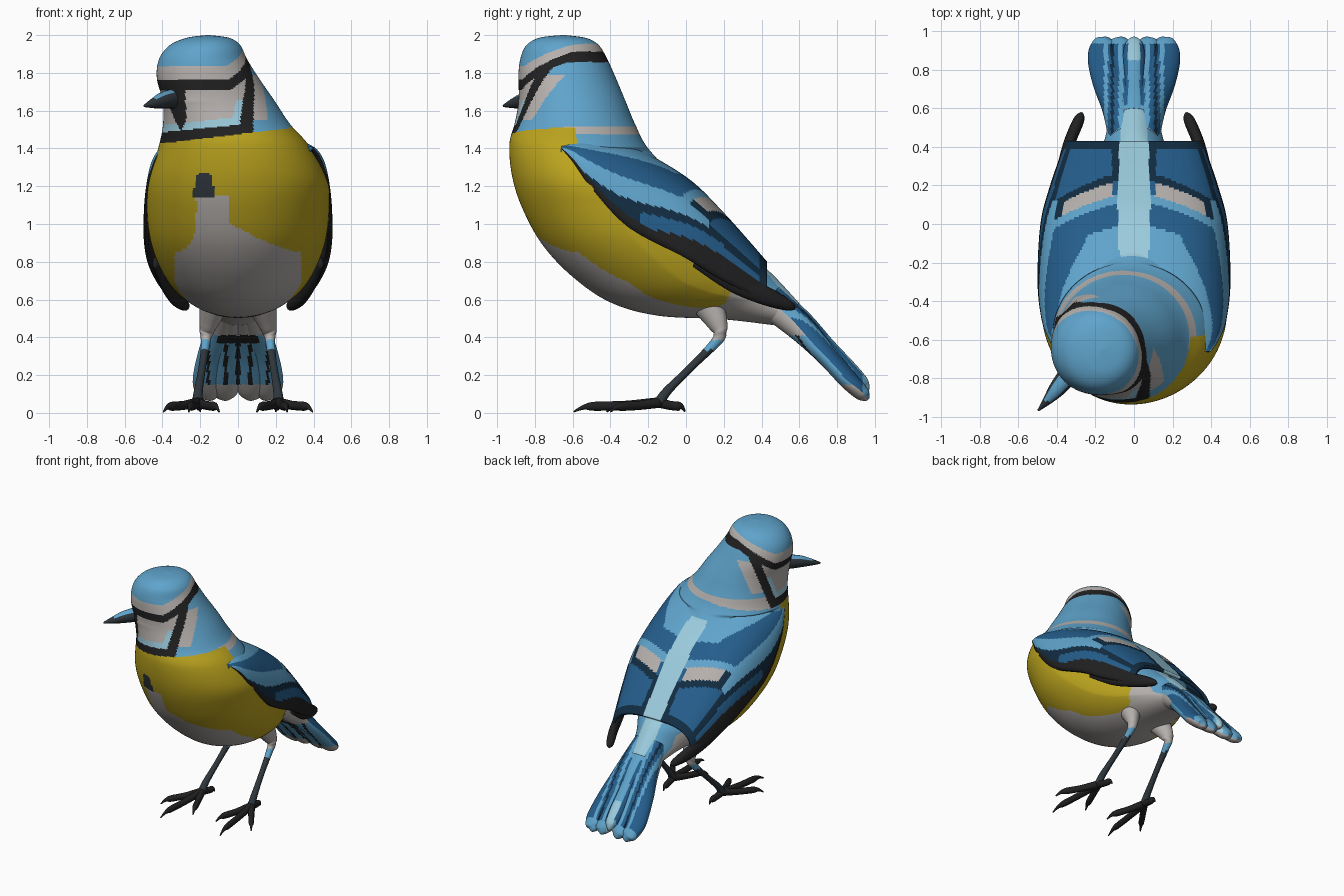
import bpy, bmesh, math
from mathutils import Vector

if "Cube" in bpy.data.objects:
    bpy.data.objects.remove(bpy.data.objects["Cube"])

COLOURS = {
    "light_blue": (0.115, 0.37, 0.60), "mid_blue": (0.018, 0.11, 0.26),
    "navy": (0.006, 0.026, 0.055), "pale_blue": (0.33, 0.60, 0.72),
    "yellow": (0.50, 0.37, 0.013), "soft_grey": (0.47, 0.44, 0.42),
    "black": (0.015, 0.015, 0.016), "slate": (0.028, 0.038, 0.046),
}
NAMES = list(COLOURS)
MATS = []
for n, c in COLOURS.items():
    m = bpy.data.materials.new(n)
    m.diffuse_color = (*c, 1)
    m.use_nodes = True
    m.node_tree.nodes["Principled BSDF"].inputs["Base Color"].default_value = m.diffuse_color
    MATS.append(m)


def resample(keys, k):
    """Smooth Catmull-Rom interpolation of tuples, k steps per span."""
    out = []
    for i in range(len(keys) - 1):
        p0, p1, p2 = keys[max(i - 1, 0)], keys[i], keys[i + 1]
        p3 = keys[min(i + 2, len(keys) - 1)]
        for j in range(k):
            t = j / k
            out.append(tuple(0.5 * (2 * b + (c - a) * t + (2 * a - 5 * b + 4 * c - d) * t * t
                                    + (3 * b - a - 3 * c + d) * t ** 3)
                             for a, b, c, d in zip(p0, p1, p2, p3)))
    return out + [tuple(keys[-1])]


def finish(bm, name):
    me = bpy.data.meshes.new(name)
    bm.to_mesh(me)
    bm.free()
    for m in MATS:
        me.materials.append(m)
    for p in me.polygons:
        p.use_smooth = True
    ob = bpy.data.objects.new(name, me)
    bpy.context.collection.objects.link(ob)
    return ob


def loft(name, rings, colour):
    """Skin closed rings, cap the ends, colour faces by colour(centre, normal)."""
    bm = bmesh.new()
    rows = [[bm.verts.new(p) for p in r] for r in rings]
    n = len(rows[0])
    for a, b in zip(rows, rows[1:]):
        for i in range(n):
            bm.faces.new((a[i], a[(i + 1) % n], b[(i + 1) % n], b[i]))
    bm.faces.new(rows[0])
    bm.faces.new(rows[-1])
    bmesh.ops.recalc_face_normals(bm, faces=bm.faces)
    bm.normal_update()
    for f in bm.faces:
        f.material_index = NAMES.index(colour(f.calc_center_median(), f.normal))
    return finish(bm, name)


def tube(name, keys, colour, k=6, n=16):
    """Keys are (x, y, z, sideways radius, upright radius)."""
    pts = resample(keys, k)
    rings = []
    for i, p in enumerate(pts):
        d = Vector(pts[min(i + 1, len(pts) - 1)][:3]) - Vector(pts[max(i - 1, 0)][:3])
        a = d.normalized().cross(Vector((0, 0, 1))).normalized()
        b = a.cross(d.normalized())
        rings.append([Vector(p[:3]) + a * p[3] * math.cos(w) + b * p[4] * math.sin(w)
                      for w in (2 * math.pi * j / n for j in range(n))])
    return loft(name, rings, colour)


# Body and turned head: (back y, back z, front y, front z, half width, centre x)
body_keys = [
    (-0.64, 2.0, -0.66, 2.0, 0.01, -0.16), (-0.53, 1.985, -0.78, 1.985, 0.115, -0.16),
    (-0.465, 1.95, -0.85, 1.94, 0.188, -0.175), (-0.42, 1.88, -0.88, 1.86, 0.234, -0.185),
    (-0.37, 1.77, -0.885, 1.77, 0.27, -0.158), (-0.32, 1.65, -0.88, 1.65, 0.295, -0.10),
    (-0.27, 1.53, -0.905, 1.53, 0.335, -0.06), (-0.20, 1.40, -0.935, 1.42, 0.40, -0.02),
    (-0.03, 1.22, -0.92, 1.25, 0.472, 0), (0.09, 1.10, -0.865, 1.08, 0.482, 0),
    (0.19, 0.98, -0.76, 0.89, 0.468, 0), (0.30, 0.88, -0.60, 0.72, 0.425, 0),
    (0.38, 0.80, -0.40, 0.585, 0.36, 0), (0.44, 0.75, -0.15, 0.515, 0.28, 0),
    (0.50, 0.69, 0.20, 0.495, 0.18, 0), (0.60, 0.58, 0.46, 0.465, 0.13, 0)]


def body_colour(c, n):
    f = -0.68 * (c.x + 0.16) - 0.73 * (c.y + 0.63)     # along the gaze
    h = 0.73 * (c.x + 0.16) - 0.68 * (c.y + 0.63)      # across the gaze
    if c.z > 1.475 + 0.12 * c.x:
        s = min(max((0.1 - f) / 0.25, 0), 1)
        eye = 1.735 + 0.15 * s
        edge = 0.02 - 0.38 * (c.z - 1.52)              # rear of the cheek bar
        chin = 1.525 + 0.1 * c.x
        if c.z > eye + 0.10 - 0.03 * s:
            return "light_blue"
        if c.z > eye + 0.028:
            return "soft_grey"
        if c.z > eye - 0.028:
            return "black"
        if f > edge + 0.065:
            if c.z < chin or (f > 0.24 and abs(h) < 0.07):
                return "black"
            if c.z < chin + 0.04 or (f < edge + 0.10 and c.z < 1.66):
                return "pale_blue"
            return "soft_grey"
        if f > edge:
            return "black"
        if f > edge - 0.09 and 1.55 < c.z < 1.79:
            return "soft_grey"
        return "soft_grey" if c.z < 1.515 and c.y > -0.65 else "light_blue"
    if c.z > 1.36 and c.y > -0.58:                     # shoulders beside the neck
        return "soft_grey" if c.z > 1.475 else "light_blue"
    if n.z > 0.15 and c.y > -0.3:
        return "pale_blue" if abs(c.x) < 0.07 else "light_blue"
    if c.y > 0.2 + (c.z - 0.56) * 0.5:
        return "soft_grey"
    if c.y < 0 and 1.14 < c.z < 1.27 and abs(c.x + 0.18) < 0.055 - 0.25 * max(c.z - 1.18, 0):
        return "slate"
    if c.z < 0.85:
        half, mid = 0.335 - 0.33 * min(max(c.y + 0.32, 0), 0.4), 0
    else:
        s = min((c.z - 0.85) / 0.15, 1)
        half, mid = 0.335 - 0.245 * s ** 0.6, -0.13 * s
    if c.z < 1.15 and abs(c.x - mid) < half and n.z < 0.1:
        return "soft_grey"
    return "yellow"


rings = []
for yb, zb, yf, zf, w, xc in resample(body_keys, 17):
    ring = []
    face = max(0, 1 - abs(zf - 1.65) / 0.2)             # fuller cheeks around the beak
    for j in range(192):
        a = 2 * math.pi * j / 192
        u = math.cos(a)
        slim = 0.22 * max(0, u) if zb < 1.4 else 0      # narrower under the wings
        g = 1 + 0.12 * face * max(0, math.cos(a - math.radians(223))) ** 6
        ring.append(Vector((xc + w * g * math.sin(a) * (1 - slim),
                            (yb + yf) / 2 + (yb - yf) / 2 * u * g,
                            (zb + zf) / 2 + (zb - zf) / 2 * u)))
    rings.append(ring)
loft("body_and_head", rings, body_colour)

# Folded wings wrapping over the back: (y, top z, lower edge z, half width)
wing_keys = [(-0.66, 1.42, 1.40, 0.40), (-0.60, 1.46, 1.33, 0.44), (-0.50, 1.475, 1.19, 0.478),
             (-0.30, 1.42, 0.98, 0.50), (0.0, 1.25, 0.82, 0.485), (0.20, 1.06, 0.70, 0.435),
             (0.43, 0.80, 0.59, 0.355)]


def wing_colour(t, x, y):
    bar, low = y + 0.25 * t, t + 0.4 * y
    if x < 0.085 - 0.03 * abs(y - 0.1):
        return "pale_blue" if y > -0.24 else "light_blue"
    if t > 0.97 - 0.3 * min(max(y + 0.2, 0), 0.4):
        return "black"
    if low > 0.74 and y < 0.2:
        return "navy" if low < 0.81 or y < -0.25 else "mid_blue"
    if t + 0.8 * y < 0.18 and bar < 0.0:
        return "light_blue"
    if low < 0.57 and bar < 0.12:
        return "mid_blue"
    if bar < 0.165 or (t > 0.6 and y < 0.12):
        return "light_blue"
    if bar < 0.24 and t < 0.5:
        return "soft_grey" if x > 0.11 else "mid_blue"
    if bar < 0.28 or x < 0.115 or y > 0.385 or 0.64 < t < 0.76:
        return "navy"
    return "mid_blue"


bm = bmesh.new()
N = 140
st = resample(wing_keys, 20)
rows = []
for y, zt, zb, X in st:
    row = []
    for j in range(N + 1):
        t = 2 * j / N - 1
        a = abs(t) ** 1.3 * math.pi / 2
        row.append(bm.verts.new((math.copysign(X * math.sin(a) ** 0.7, t), y,
                                 zb + (zt - zb) * max(math.cos(a), 0) ** 0.7)))
    rows.append(row)
for r, (a, b) in enumerate(zip(rows, rows[1:])):
    for j in range(N):
        f = bm.faces.new((a[j], a[j + 1], b[j + 1], b[j]))
        c = f.calc_center_median()
        f.material_index = NAMES.index(wing_colour(abs(2 * (j + 0.5) / N - 1) ** 1.3, abs(c.x), c.y))
wings = finish(bm, "wings")
solid = wings.modifiers.new("thickness", "SOLIDIFY")
solid.thickness, solid.offset = 0.025, -1


# Tail feathers
def tail_colour(c, n):
    x = abs(c.x)
    if n.y + n.z > 0:
        if x < 0.03 or (c.y < 0.62 and x < 0.06):
            return "pale_blue" if c.y > 0.85 else "light_blue"
        if 0.055 < x < 0.08 or 0.135 < x < 0.155 or c.y > 0.935:
            return "light_blue"
        return "navy" if 0.105 < x < 0.12 else "mid_blue"
    if c.z < 0.15 or c.z > 0.41:
        return "soft_grey"
    if x < 0.012 or 0.055 < x < 0.075 or 0.15 < x < 0.165 or (c.z > 0.37 and x < 0.11):
        return "black"
    return "light_blue"


for i, label in ((-1, "right"), (-0.45, "inner_right"), (0, "centre"), (0.45, "inner_left"), (1, "left")):
    w, d = (0.085, 0.05) if i else (0.06, 0)
    tube(f"tail_feather_{label}", [
        (0.05 * i, 0.44, 0.595, 0.08, 0.09), (0.085 * i, 0.60, 0.475 - d / 3, 0.08, 0.075),
        (0.13 * i, 0.74, 0.345 - d * 0.7, w, 0.055), (0.155 * i, 0.86, 0.225 - d, w, 0.05),
        (0.155 * i, 0.925, 0.16 - d, w * 0.8, 0.042),
        (0.15 * i, 0.95, 0.135 - d, w * 0.45, 0.028),
        (0.15 * i, 0.965, 0.12 - d, 0.008, 0.008)], tail_colour, 14, 44)

# Beak
tube("beak", [(-0.325, -0.765, 1.665, 0.055, 0.055), (-0.395, -0.85, 1.655, 0.044, 0.044),
              (-0.445, -0.91, 1.64, 0.026, 0.028), (-0.497, -0.967, 1.625, 0.005, 0.006)],
     lambda c, n: "light_blue" if n.z > 0.6 and c.y > -0.92 else "slate")

# Wing tips, legs and toes on both sides
for side, s in (("left", 1), ("right", -1)):
    tube(f"wing_tip_{side}", [
        (s * 0.44, 0.05, 0.80, 0.015, 0.03), (s * 0.385, 0.25, 0.69, 0.025, 0.05),
        (s * 0.335, 0.42, 0.62, 0.03, 0.05), (s * 0.285, 0.54, 0.57, 0.028, 0.03),
        (s * 0.27, 0.575, 0.552, 0.008, 0.008)], lambda c, n: "black")
    tube(f"leg_{side}", [
        (s * 0.13, 0.12, 0.57, 0.075, 0.085), (s * 0.155, 0.165, 0.48, 0.05, 0.058),
        (s * 0.168, 0.18, 0.415, 0.032, 0.036), (s * 0.172, 0.145, 0.36, 0.024, 0.026),
        (s * 0.19, 0.02, 0.235, 0.02, 0.02), (s * 0.21, -0.10, 0.115, 0.024, 0.024),
        (s * 0.215, -0.14, 0.055, 0.03, 0.03)],
        lambda c, n: "soft_grey" if c.z > 0.385 else "light_blue" if c.z > 0.335 else
        "slate" if c.z > 0.06 else "black")
    for name, tx, ty in (("inner", 0.10, -0.42), ("middle", 0.26, -0.595),
                         ("outer", 0.395, -0.40), ("hind", 0.20, -0.005)):
        dx, dy = tx - 0.215, ty + 0.14
        tube(f"{name}_toe_{side}", [(s * (0.215 + q * dx), -0.14 + q * dy, z, ra, rb)
             for q, z, ra, rb in ((0, 0.055, 0.028, 0.028), (0.4, 0.04, 0.022, 0.024),
                                  (0.75, 0.035, 0.02, 0.024), (0.88, 0.03, 0.011, 0.013),
                                  (1, 0.006, 0.004, 0.004))], lambda c, n: "black", 5, 12)
